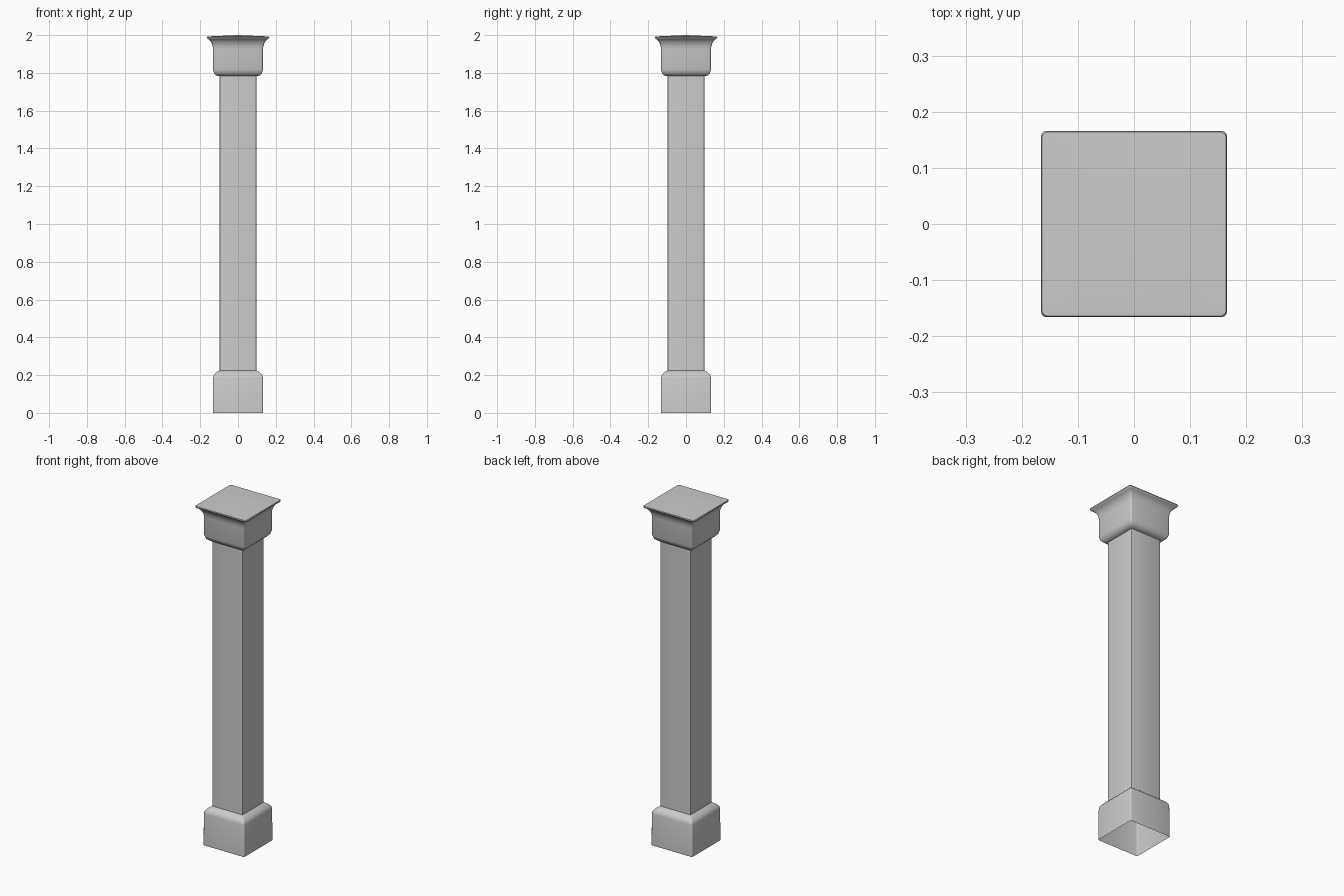
import bpy, bmesh, math

if "Cube" in bpy.data.objects:
    bpy.data.objects.remove(bpy.data.objects["Cube"])


def square_ring(bm, half, z, radius, steps=3):
    """Ring of vertices around a square with rounded corners."""
    ring = []
    for k in range(4):
        start = k * math.pi / 2
        mid = start + math.pi / 4
        cx = math.copysign(half - radius, math.cos(mid))
        cy = math.copysign(half - radius, math.sin(mid))
        for i in range(steps + 1):
            a = start + i * math.pi / 2 / steps
            ring.append(bm.verts.new((cx + radius * math.cos(a),
                                      cy + radius * math.sin(a), z)))
    return ring


def square_loft(name, profile, radius, apex=None):
    """Sweep a (half width, height) profile around a square plan."""
    bm = bmesh.new()
    rings = [square_ring(bm, h, z, radius) for h, z in profile]
    n = len(rings[0])
    for a, b in zip(rings, rings[1:]):
        for i in range(n):
            j = (i + 1) % n
            bm.faces.new((a[i], a[j], b[j], b[i]))
    if apex is not None:
        tip = bm.verts.new((0, 0, apex))
        for i in range(n):
            bm.faces.new((rings[-1][i], rings[-1][(i + 1) % n], tip))
    mesh = bpy.data.meshes.new(name)
    bm.to_mesh(mesh)
    bm.free()
    obj = bpy.data.objects.new(name, mesh)
    bpy.context.collection.objects.link(obj)
    bpy.ops.object.select_all(action='DESELECT')
    obj.select_set(True)
    bpy.context.view_layer.objects.active = obj
    bpy.ops.object.shade_smooth_by_angle(angle=math.radians(40))
    return obj


# Plinth block with softened shoulder, open underneath
square_loft("base", [(0.133, 0), (0.132, 0.185), (0.129, 0.198),
                     (0.120, 0.210), (0.106, 0.221), (0.098, 0.225)], 0.006)

# Plain square shaft
square_loft("shaft", [(0.098, 0.225), (0.098, 1.785)], 0.004)

# Capital with rounded underside, flared rim and very shallow top
square_loft("capital", [(0.098, 1.783), (0.114, 1.786), (0.126, 1.798),
                        (0.132, 1.818), (0.132, 1.925), (0.135, 1.945),
                        (0.143, 1.965), (0.155, 1.978), (0.164, 1.983),
                        (0.166, 1.988), (0.164, 1.993)], 0.010, apex=2.0)
